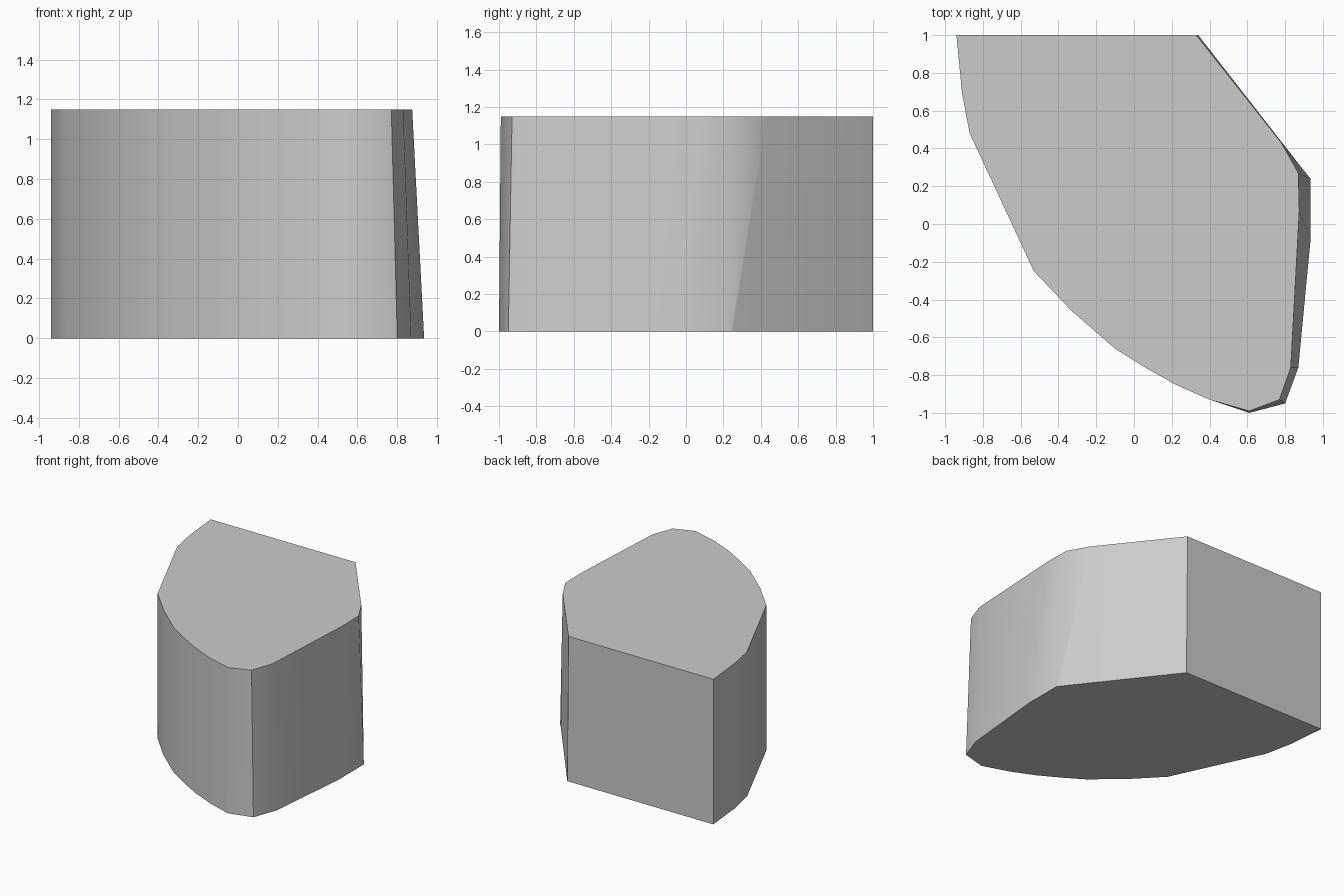
import bpy, bmesh, math

if "Cube" in bpy.data.objects:
    bpy.data.objects.remove(bpy.data.objects["Cube"], do_unlink=True)

HEIGHT = 1.15

# Outline of the upper face, counter-clockwise from the back left corner
top = [(0.33, 1), (-0.94, 1), (-0.91, 0.69), (-0.87, 0.48), (-0.53, -0.25),
       (-0.33, -0.46), (-0.1, -0.66), (0.06, -0.76), (0.22, -0.85),
       (0.4, -0.93), (0.61, -0.99), (0.77, -0.93), (0.83, -0.76),
       (0.875, 0.07), (0.87, 0.27), (0.78, 0.43)]

# The base matches the top except on the flared left flank
base = list(top)
base[0] = (0.34, 1)
base[3] = (-0.865, 0.47)
base[10:] = [(0.61, -1), (0.8, -0.95), (0.87, -0.76),
             (0.935, -0.08), (0.935, 0.24), (0.925, 0.25)]

# Loft the two outlines into one solid
bm = bmesh.new()
low = [bm.verts.new((x, y, 0)) for x, y in base]
high = [bm.verts.new((x, y, HEIGHT)) for x, y in top]
bm.faces.new(high)
bm.faces.new(low[::-1])
for i in range(len(low)):
    j = (i + 1) % len(low)
    bm.faces.new((low[i], low[j], high[j], high[i]))
bmesh.ops.recalc_face_normals(bm, faces=bm.faces)
mesh = bpy.data.meshes.new("block")
bm.to_mesh(mesh)
bm.free()
block = bpy.data.objects.new("block", mesh)
bpy.context.collection.objects.link(block)

# Plain grey material
grey = bpy.data.materials.new("light grey")
grey.use_nodes = True
colour = (0.6, 0.6, 0.6, 1)
grey.diffuse_color = colour
grey.node_tree.nodes["Principled BSDF"].inputs["Base Color"].default_value = colour
mesh.materials.append(grey)

# Smooth curved walls, keeping the rims and corners sharp
bpy.ops.object.select_all(action="DESELECT")
block.select_set(True)
bpy.context.view_layer.objects.active = block
bpy.ops.object.shade_smooth_by_angle(angle=math.radians(35))
